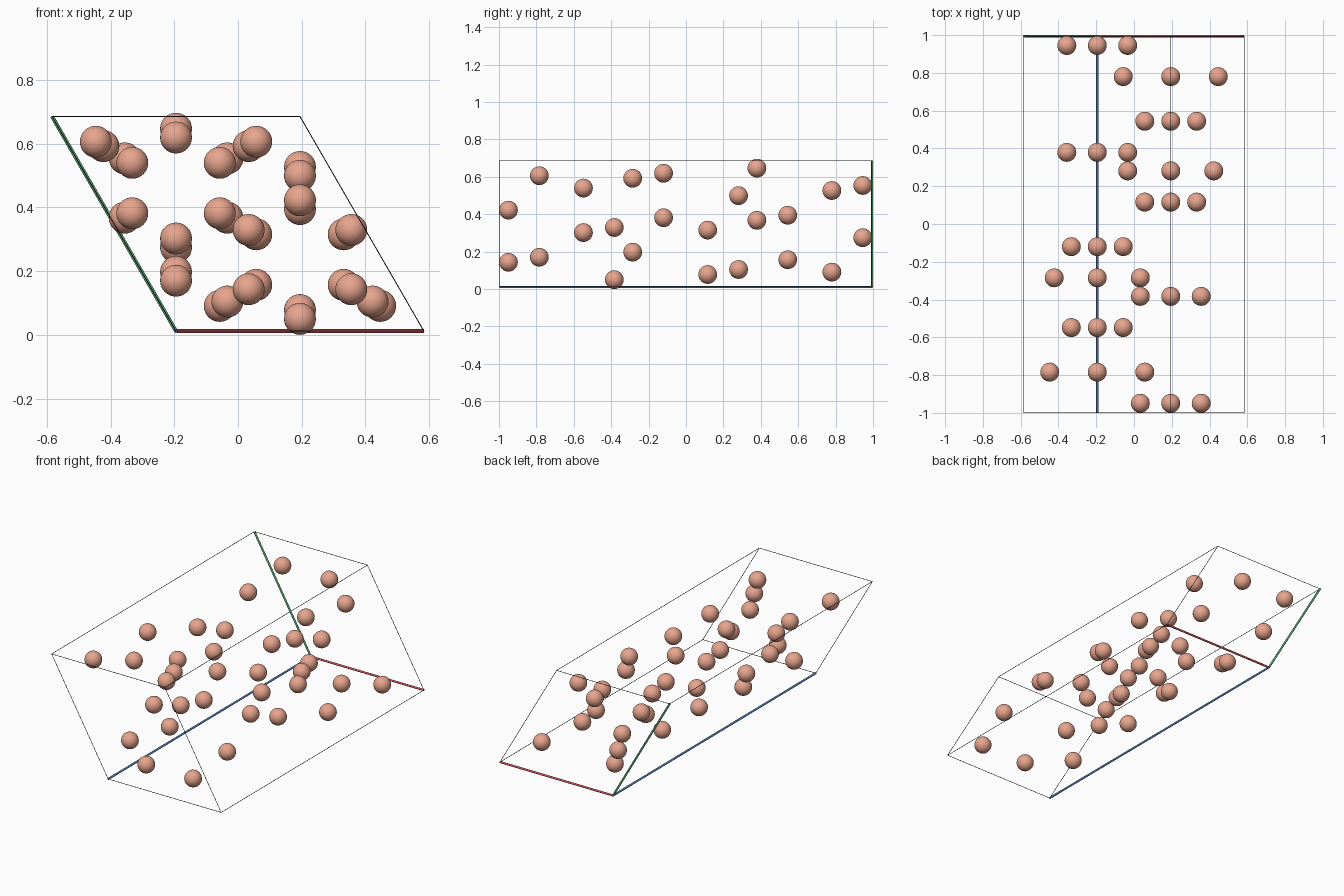
import bpy, bmesh, math
from mathutils import Vector

if "Cube" in bpy.data.objects:
    bpy.data.objects.remove(bpy.data.objects["Cube"])

# Unit cell dimensions (hexagonal lattice lying along y)
A, C = 0.778, 1.9925
H = A * math.sqrt(3) / 2
Z0 = 0.0117
YC = -0.002
R_ATOM = 0.05
ORIGIN = Vector((-A / 4, YC + C / 2, Z0))
VA = Vector((A, 0, 0))
VB = Vector((-A / 2, 0, H))
VC = Vector((0, -C, 0))


def material(name, rgb):
    m = bpy.data.materials.new(name)
    m.diffuse_color = (*rgb, 1)
    m.use_nodes = True
    m.node_tree.nodes["Principled BSDF"].inputs["Base Color"].default_value = m.diffuse_color
    return m


salmon = material("salmon", (0.80, 0.375, 0.27))
black = material("black", (0.015, 0.018, 0.022))
red = material("axis red", (0.70, 0.09, 0.12))
green = material("axis green", (0.10, 0.40, 0.18))
blue = material("axis blue", (0.10, 0.25, 0.60))


def finish(bm, name, mat):
    me = bpy.data.meshes.new(name)
    bm.to_mesh(me)
    bm.free()
    me.materials.append(mat)
    for p in me.polygons:
        p.use_smooth = len(p.vertices) <= 4
    return me


def place(name, me, loc=(0, 0, 0)):
    ob = bpy.data.objects.new(name, me)
    ob.location = loc
    bpy.context.collection.objects.link(ob)
    return ob


def rod(name, start, vec, radius, mat):
    bm = bmesh.new()
    bmesh.ops.create_cone(bm, cap_ends=True, segments=12, radius1=radius,
                          radius2=radius, depth=vec.length)
    ob = place(name, finish(bm, name, mat), start + vec / 2)
    ob.rotation_mode = 'QUATERNION'
    ob.rotation_quaternion = vec.to_track_quat('Z', 'Y')


# Cell frame: three coloured axes at the origin, thin black edges elsewhere
axes = [("a", VA, (VB, VC), red), ("b", VB, (VA, VC), green), ("c", VC, (VA, VB), blue)]
for label, vec, (p, q), mat in axes:
    rod(f"axis_{label}", ORIGIN, vec, 0.006, mat)
    for i, off in enumerate((p, q, p + q)):
        rod(f"cell_edge_{label}_{i + 1}", ORIGIN + off, vec, 0.0015, black)

# Atom mesh shared by all atoms
bm = bmesh.new()
bmesh.ops.create_uvsphere(bm, u_segments=32, v_segments=16, radius=R_ATOM)
atom = finish(bm, "atom", salmon)

# Triangular layers: y, side of the threefold axis, tip direction, radius.
# The other half of the cell follows by inversion through its centre.
D = A / math.sqrt(3)
R1, R2 = 0.186, 0.1585
Y1, Y2, T = 0.283, 0.118, C / 3
layers = [
    (T + Y1, -1, -1, R1),
    (T + Y2, 1, 1, D - R2),
    (T - Y2, 1, 1, R2),
    (T - Y1, -1, 1, R1),
    (Y1, 1, 1, D - R1),
    (Y2, 1, -1, R2),
]
ZM = Z0 + H / 2
n = 0
for y, side, tip, r in layers:
    for k in range(3):
        ang = math.radians(90 * tip + 120 * k)
        x = side * A / 4 + r * math.cos(ang)
        z = -side * H / 6 + r * math.sin(ang)
        for s in (1, -1):
            n += 1
            place(f"atom_{n:02d}", atom, (s * x, YC + s * y, ZM + s * z))
